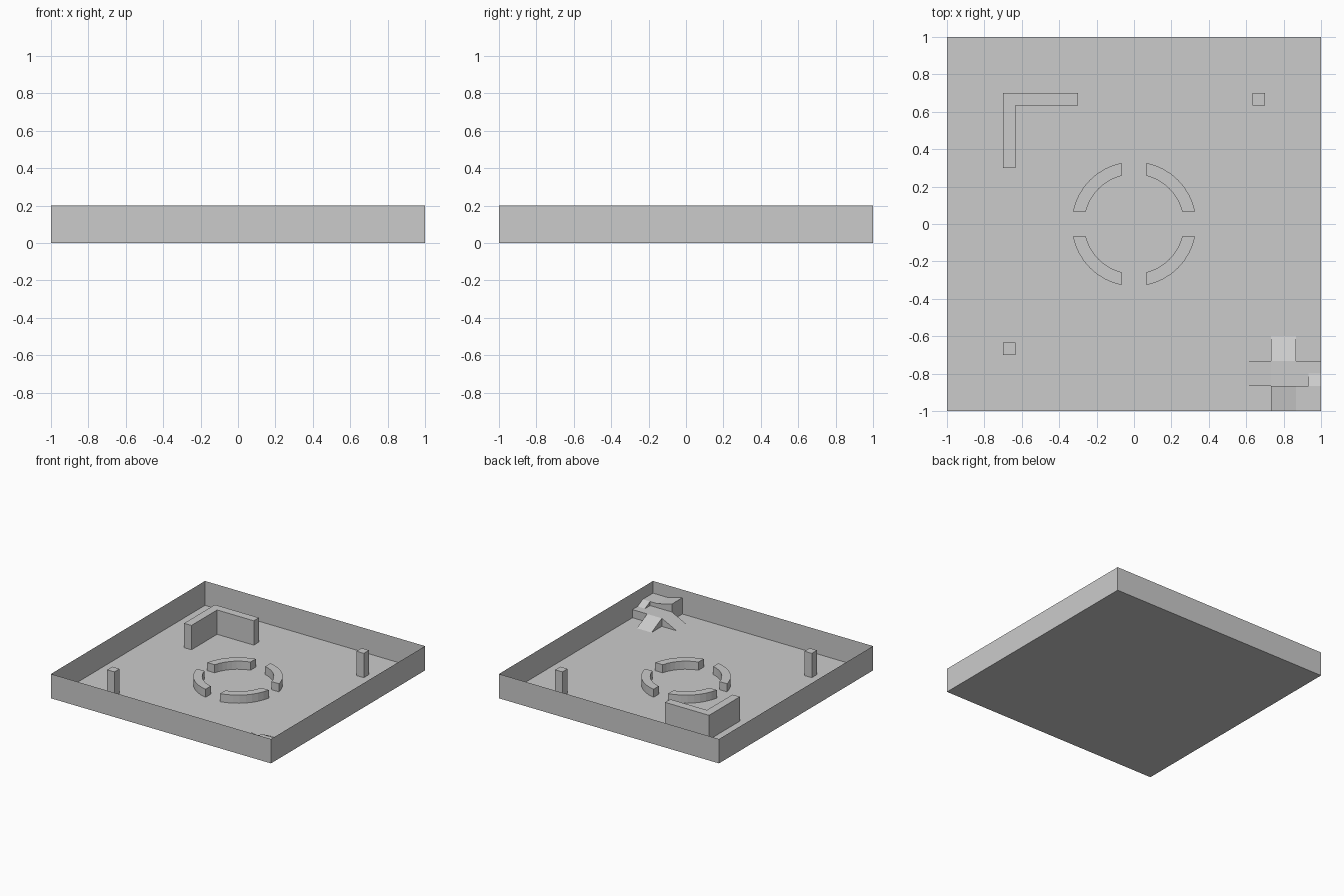
import bpy
import math

cube = bpy.data.objects.get("Cube")
if cube:
    bpy.data.objects.remove(cube, do_unlink=True)

grey = bpy.data.materials.new("plain grey")
grey.use_nodes = True
grey.diffuse_color = (0.6, 0.6, 0.6, 1)
shader = next(n for n in grey.node_tree.nodes if n.type == "BSDF_PRINCIPLED")
shader.inputs["Base Color"].default_value = (0.6, 0.6, 0.6, 1)

U = 1 / 15  # layout unit
H = 3 * U   # wall height


def make(name, verts, faces):
    mesh = bpy.data.meshes.new(name)
    mesh.from_pydata(verts, [], faces)
    mesh.materials.append(grey)
    obj = bpy.data.objects.new(name, mesh)
    bpy.context.collection.objects.link(obj)
    return obj


def prism(name, outline, heights):
    """Counter-clockwise outline raised from the floor, one height per point."""
    n = len(outline)
    if not isinstance(heights, (list, tuple)):
        heights = [heights] * n
    verts = [(x, y, 0) for x, y in outline]
    verts += [(x, y, h) for (x, y), h in zip(outline, heights)]
    faces = [tuple(range(n - 1, -1, -1)), tuple(range(n, 2 * n))]
    faces += [(i, (i + 1) % n, n + (i + 1) % n, n + i) for i in range(n)]
    return make(name, verts, faces)


def block(name, x0, x1, y0, y1, heights):
    return prism(name, [(x0, y0), (x1, y0), (x1, y1), (x0, y1)], heights)


# Floor and thin outer walls
corners = [(-1, -1), (1, -1), (1, 1), (-1, 1)]
make("floor", [(x, y, 0) for x, y in corners], [(0, 1, 2, 3)])
make("outer_walls", [(x, y, z) for z in (0, H) for x, y in corners],
     [(i, (i + 1) % 4, 4 + (i + 1) % 4, 4 + i) for i in range(4)])

# Corner shelter wall
a, b, c = -0.7, -0.7 + U, -0.3
prism("corner_wall", [(a, -c), (b, -c), (b, -b), (c, -b), (c, -a), (a, -a)], H)

# Two square pillars
for name, s in (("back_pillar", 1), ("front_pillar", -1)):
    m = s * 10 * U
    block(name, m - U / 2, m + U / 2, m - U / 2, m + U / 2, H)

# Low ring split into four arcs with straight gaps
STEPS = 8
for q in range(4):
    points = []
    for radius, order in ((5 * U, 1), (4 * U, -1)):
        gap = math.asin(U / radius)
        for i in range(STEPS + 1)[::order]:
            t = q * math.pi / 2 + gap + (math.pi / 2 - 2 * gap) * i / STEPS
            points.append((radius * math.cos(t), radius * math.sin(t)))
    prism(f"ring_arc_{q + 1}", points, U)

# Winding ramp in the front corner, three cells wide
p, q, r, e = 9 * U, 11 * U, 13 * U, 15 * U
mid = 14 * U
low, turn, high = U, 1.5 * U, 2 * U
block("left_entry_ramp", p, q, -r, -q, [0, low, low, 0])
block("back_entry_ramp", q, r, -q, -p, [low, low, 0, 0])
block("ramp_landing", q, mid, -r, -q, low)
block("ramp_side_landing", mid, e, -12 * U, -q, low)
block("turning_ramp", mid, e, -r, -12 * U, [turn, turn, low, low])
block("corner_landing", r, e, -e, -r, turn)
block("upper_ramp", q, r, -e, -r, [high, turn, turn, high])
